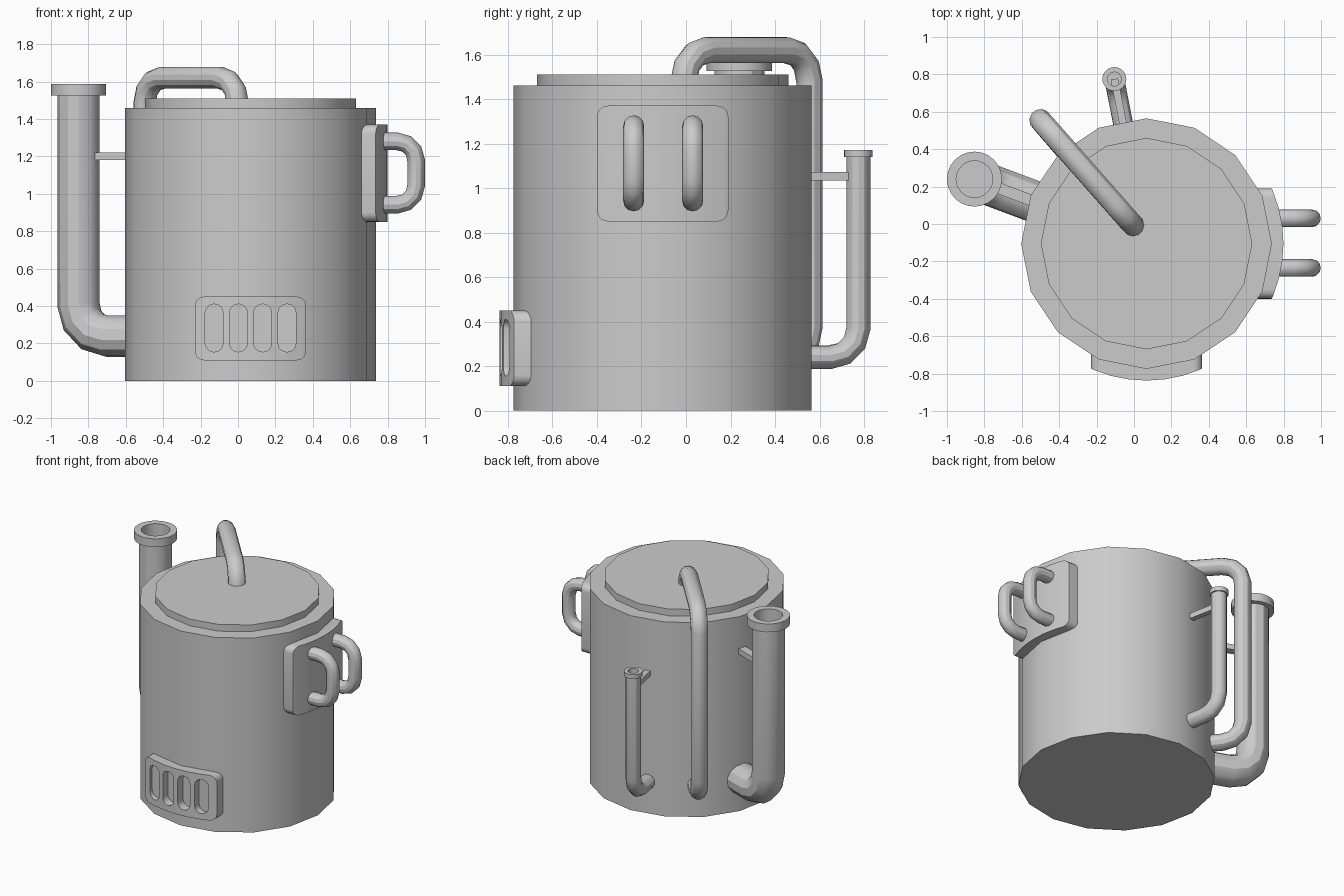
import bpy, bmesh
from math import pi, sin, cos
from mathutils import Vector, Matrix

if "Cube" in bpy.data.objects:
    bpy.data.objects.remove(bpy.data.objects["Cube"])

CX, CY = 0.067, -0.105          # tank axis
AXIS = Vector((CX, CY, 0))


def finish(ob):
    bpy.ops.object.select_all(action='DESELECT')
    ob.select_set(True)
    bpy.context.view_layer.objects.active = ob
    bpy.ops.object.shade_smooth_by_angle(angle=pi / 6)
    return ob


def mesh_object(name, bm):
    bmesh.ops.recalc_face_normals(bm, faces=bm.faces)
    me = bpy.data.meshes.new(name)
    bm.to_mesh(me)
    bm.free()
    ob = bpy.data.objects.new(name, me)
    bpy.context.collection.objects.link(ob)
    return ob


def cylinder(name, r, z0, z1, sides=16):
    bm = bmesh.new()
    bmesh.ops.create_cone(bm, cap_ends=True, segments=sides, radius1=r, radius2=r, depth=z1 - z0,
                          matrix=Matrix.Translation((CX, CY, (z0 + z1) / 2)))
    return mesh_object(name, bm)


def lathe(name, centre, profile, sides=24):
    bm = bmesh.new()
    vs = [bm.verts.new((centre[0] + r, centre[1], z)) for r, z in profile]
    es = [bm.edges.new(p) for p in zip(vs, vs[1:])]
    bmesh.ops.spin(bm, geom=vs + es, cent=(centre[0], centre[1], 0), axis=(0, 0, 1),
                   angle=2 * pi, steps=sides, use_merge=True)
    bmesh.ops.remove_doubles(bm, verts=bm.verts, dist=1e-5)
    return finish(mesh_object(name, bm))


def tube(name, corners, radius, bend, caps=True, segs=3):
    """Round tube along a path whose right-angle corners are rounded."""
    pts = [Vector(c) for c in corners]
    path = [pts[0]]
    for a, p, b in zip(pts, pts[1:], pts[2:]):
        d1, d2 = (p - a).normalized(), (b - p).normalized()
        c = p - d1 * bend + d2 * bend
        for i in range(segs + 1):
            t = pi / 2 * i / segs
            path.append(c - d2 * bend * cos(t) + d1 * bend * sin(t))
    path.append(pts[-1])
    cu = bpy.data.curves.new(name, 'CURVE')
    cu.dimensions = '3D'
    cu.bevel_depth = radius
    cu.bevel_resolution = 4
    cu.use_fill_caps = caps
    sp = cu.splines.new('POLY')
    sp.points.add(len(path) - 1)
    for q, p in zip(sp.points, path):
        q.co = (*p, 1)
    ob = bpy.data.objects.new(name, cu)
    bpy.context.collection.objects.link(ob)
    bpy.ops.object.select_all(action='DESELECT')
    ob.select_set(True)
    bpy.context.view_layer.objects.active = ob
    bpy.ops.object.convert(target='MESH')
    return finish(bpy.context.view_layer.objects.active)


def rounded_prism(name, angle, offset, w, z0, z1, rad, d0, d1):
    """Rounded rectangle pushed outward from the tank axis along angle."""
    bm = bmesh.new()
    hw, hz, zc = w / 2 - rad, (z1 - z0) / 2 - rad, (z0 + z1) / 2
    vs = []
    for k, (sx, sz) in enumerate([(1, 1), (-1, 1), (-1, -1), (1, -1)]):
        for i in range(6):
            t = pi / 2 * (k + i / 5)
            vs.append(bm.verts.new((d0, offset + sx * hw + rad * cos(t), zc + sz * hz + rad * sin(t))))
    face = bm.faces.new(vs)
    new = bmesh.ops.extrude_face_region(bm, geom=[face])['geom']
    bmesh.ops.translate(bm, vec=(d1 - d0, 0, 0), verts=[g for g in new if isinstance(g, bmesh.types.BMVert)])
    bm.transform(Matrix.Translation(AXIS) @ Matrix.Rotation(angle, 4, 'Z'))
    return mesh_object(name, bm)


def boolean(ob, cutter, op):
    m = ob.modifiers.new(op, 'BOOLEAN')
    m.operation, m.object, m.solver = op, cutter, 'EXACT'
    bpy.context.view_layer.objects.active = ob
    bpy.ops.object.modifier_apply(modifier=m.name)
    bpy.data.objects.remove(cutter)


def plate(name, angle, w, z0, z1, rad):
    ob = rounded_prism(name, angle, 0, w, z0, z1, rad, 0.57, 0.9)
    boolean(ob, cylinder('plate_cutter', 0.732, -0.5, 2, 48), 'INTERSECT')
    return ob


def strut(name, start, z, length, width):
    """Flat bar from a pipe towards the tank axis."""
    s = Vector((*start, z))
    d = (AXIS - Vector((*start, 0))).normalized()
    bm = bmesh.new()
    bmesh.ops.create_cube(bm, size=1)
    rot = d.to_track_quat('X', 'Z').to_matrix().to_4x4()
    bm.transform(Matrix.Translation(s + d * length / 2) @ rot @ Matrix.Diagonal((length, width, 0.04, 1)))
    return mesh_object(name, bm)


def inward(p, dist, z):
    d = (AXIS - Vector((*p, 0))).normalized()
    return Vector((*p, z)) + d * dist


# Tank and lid
finish(cylinder('tank_body', 0.67, 0, 1.46))
finish(cylinder('tank_lid', 0.565, 1.45, 1.51))

# Open-topped pipes: (name, top centre, pipe radius, rim radius, bore, rim bottom, top, elbow z, bend, strut z, width)
for n, p, r, rim, bore, zr, zt, ze, bend, zs, ws in [
        ('large_pipe', (-0.853, 0.24), 0.113, 0.147, 0.098, 1.525, 1.587, 0.238, 0.17, 1.2, 0.06),
        ('small_pipe', (-0.105, 0.775), 0.054, 0.064, 0.037, 1.14, 1.172, 0.24, 0.13, 1.053, 0.04)]:
    tube(n, [(*p, zr + 0.01), (*p, ze), inward(p, 0.48, ze)], r, bend, caps=False)
    lathe(n + '_rim', p, [(r - 0.005, zr), (rim, zr), (rim, zt), (bore, zt), (bore, zt - 0.25), (0, zt - 0.25)])
    strut(n + '_strut', p, zs, 0.42, ws)

# Pipe from the lid over the edge and back into the tank
q = (-0.5, 0.555)
tube('overflow_pipe', [(-0.002, -0.01, 1.45), (-0.002, -0.01, 1.62), (*q, 1.62), (*q, 0.24),
                       inward(q, 0.33, 0.24)], 0.06, 0.14)

# Side plate with two grips
finish(plate('side_plate', 0, 0.59, 0.85, 1.37, 0.05))
for i, y in enumerate((-0.235, 0.03)):
    tube(f'side_grip_{i + 1}', [(0.74, y, 1.28), (0.952, y, 1.28), (0.952, y, 0.942), (0.74, y, 0.942)], 0.047, 0.1)

# Front vent with four slots
vent = plate('front_vent', -pi / 2, 0.595, 0.11, 0.45, 0.05)
for off in (-0.195, -0.065, 0.065, 0.195):
    boolean(vent, rounded_prism('slot_cutter', -pi / 2, off, 0.095, 0.155, 0.41, 0.046, 0.662, 0.95), 'DIFFERENCE')
finish(vent)
